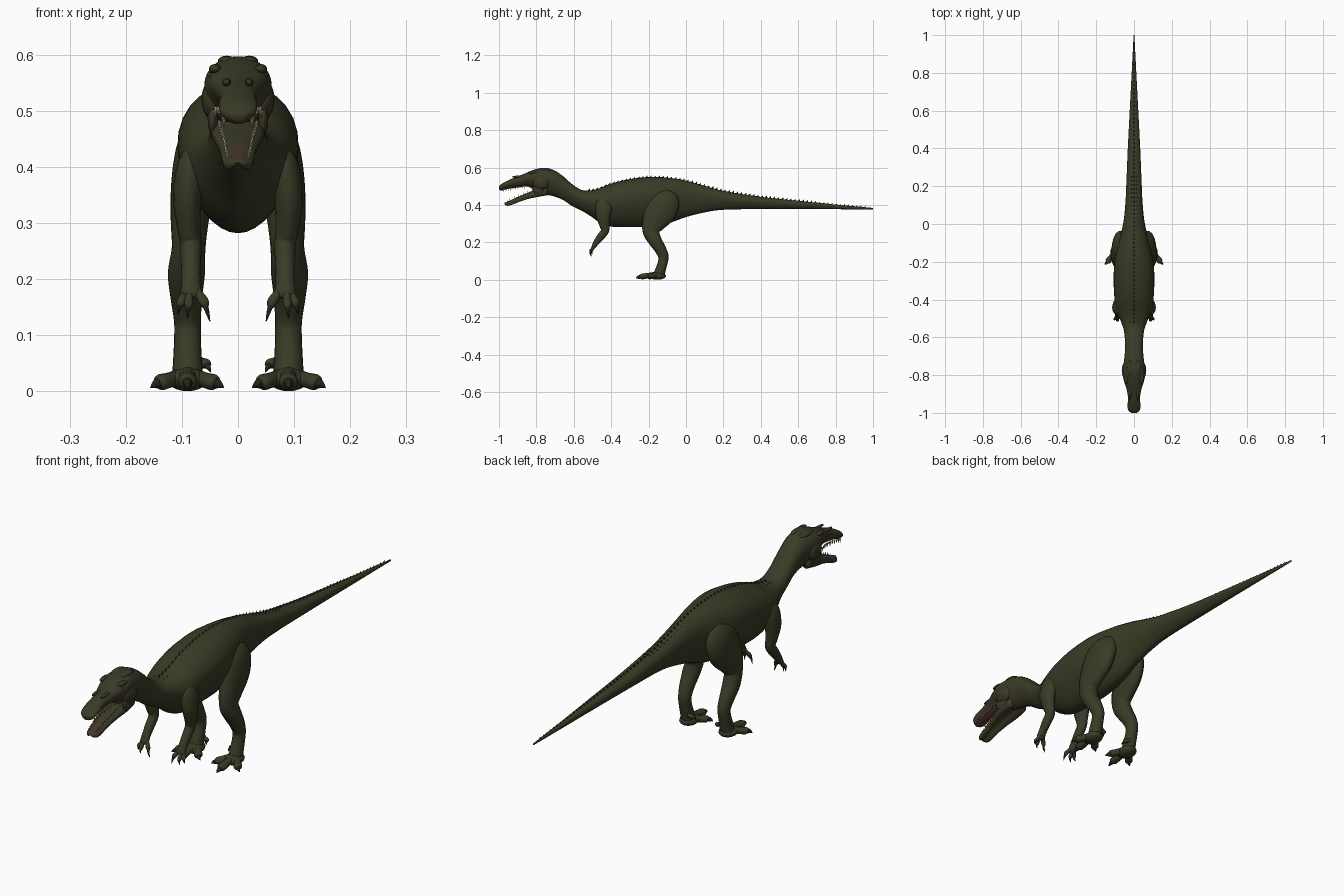
import bpy, bmesh, math
from mathutils import Vector, Matrix

cube = bpy.data.objects.get("Cube")
if cube:
    bpy.data.objects.remove(cube, do_unlink=True)


def material(name, r, g, b):
    m = bpy.data.materials.new(name)
    m.use_nodes = True
    m.diffuse_color = (r, g, b, 1)
    bsdf = m.node_tree.nodes["Principled BSDF"]
    bsdf.inputs["Base Color"].default_value = (r, g, b, 1)
    bsdf.inputs["Roughness"].default_value = 0.8
    return m


SKIN = material("olive skin", .043, .043, .02)
MOUTH = material("mouth flesh", .085, .034, .026)
TOOTH = material("ivory teeth", .45, .38, .28)
CLAW = material("dark claw", .018, .018, .012)
EYE = material("eye black", .008, .007, .005)


def finish(name, bm, mats, mirror=False, smooth=True, rule=None):
    bmesh.ops.recalc_face_normals(bm, faces=bm.faces)
    bm.normal_update()
    for f in bm.faces:
        f.smooth = smooth
        if rule and rule(f.calc_center_median(), f.normal):
            f.material_index = 1
    mesh = bpy.data.meshes.new(name)
    bm.to_mesh(mesh)
    bm.free()
    for m in mats:
        mesh.materials.append(m)
    ob = bpy.data.objects.new(name, mesh)
    bpy.context.collection.objects.link(ob)
    if mirror:
        ob.modifiers.new("Mirror", "MIRROR")
    return ob


def smooth_rows(rows, steps):
    """Catmull-Rom interpolation of table rows."""
    out = []
    for i in range(len(rows) - 1):
        quad = [rows[max(i - 1, 0)], rows[i], rows[i + 1], rows[min(i + 2, len(rows) - 1)]]
        for k in range(steps):
            t = k / steps
            out.append([b + t * ((c - a) + t * ((2*a - 5*b + 4*c - d) + t * (3*b - a - 3*c + d))) / 2
                        for a, b, c, d in zip(*quad)])
    out.append(list(rows[-1]))
    return out


def tube(bm, rows, sides=16, steps=4, along=None, taper=0.0, dish=False):
    """Loft elliptical rings; each row is x, y, z, side radius, depth radius."""
    pts = smooth_rows(rows, steps)
    rings = []
    for i, (x, y, z, rs, rd) in enumerate(pts):
        t = along or (Vector(pts[min(i + 1, len(pts) - 1)][:3]) - Vector(pts[max(i - 1, 0)][:3])).normalized()
        side = (Vector((1, 0, 0)) - t * t.x).normalized()
        up = side.cross(t)
        ring = []
        for j in range(sides):
            a = math.tau * j / sides
            c, s = math.cos(a), math.sin(a)
            height = 2 * s * abs(c) if dish and s > 0 else s
            p = Vector((x, y, z)) + side * rs * c * (1 - taper * s) + up * rd * height
            p.z = max(p.z, 0)
            ring.append(bm.verts.new(p))
        rings.append(ring)
    for r0, r1 in zip(rings, rings[1:]):
        for j in range(sides):
            k = (j + 1) % sides
            bm.faces.new((r0[j], r0[k], r1[k], r1[j]))
    bm.faces.new(rings[0])
    bm.faces.new(rings[-1])


def blob(bm, centre, radii):
    bmesh.ops.create_uvsphere(bm, u_segments=16, v_segments=10, radius=1,
                              matrix=Matrix.Translation(centre) @ Matrix.Diagonal((*radii, 1)))


def spike(bm, base, direction, length, radius, stretch=1):
    rot = Vector(direction).to_track_quat('Z', 'Y').to_matrix().to_4x4()
    m = Matrix.Translation(base) @ Matrix.Diagonal((1, stretch, 1, 1)) @ rot @ Matrix.Translation((0, 0, length / 2))
    bmesh.ops.create_cone(bm, cap_ends=True, segments=6, radius1=radius, radius2=0, depth=length, matrix=m)


def profile(table):
    return [(0, y, (t + b) / 2, w, (t - b) / 2) for y, t, b, w in table]


def sample(rows, y):
    for a, b in zip(rows, rows[1:]):
        if a[1] >= y >= b[1]:
            f = (a[1] - y) / (a[1] - b[1])
            return [p + (q - p) * f for p, q in zip(a, b)]
    return rows[-1]


# Body from tail tip to snout: y, top, bottom, half width
TAPER = .25
FORWARD = Vector((0, -1, 0))
body = profile([
    (1, .384, .376, .002), (.8, .402, .377, .012), (.6, .422, .378, .022),
    (.4, .443, .378, .032), (.2, .475, .374, .04), (.1, .502, .36, .045),
    (0, .53, .335, .056), (-.1, .546, .3, .08), (-.2, .549, .284, .1),
    (-.3, .538, .282, .105), (-.4, .514, .284, .1), (-.46, .49, .305, .09),
    (-.51, .477, .34, .07), (-.56, .481, .37, .053), (-.61, .512, .395, .047),
    (-.66, .556, .428, .046), (-.71, .588, .447, .05), (-.76, .597, .457, .056),
    (-.8, .592, .472, .058), (-.84, .577, .497, .049), (-.88, .56, .496, .037),
    (-.92, .545, .49, .031), (-.96, .527, .484, .033), (-.985, .513, .476, .03),
    (-1, .5, .482, .014)])
bm = bmesh.new()
tube(bm, body, 32, 4, FORWARD, TAPER)
finish("body", bm, [SKIN, MOUTH], rule=lambda c, n: c.y < -.81 and n.z < -.6)

# Lower jaw with a hollow upper side
jaw = profile([
    (-.74, .5, .452, .046), (-.79, .488, .443, .049), (-.84, .467, .433, .042),
    (-.89, .447, .417, .033), (-.93, .428, .401, .029), (-.955, .418, .395, .025),
    (-.97, .412, .402, .012)])
bm = bmesh.new()
tube(bm, jaw, 24, 4, FORWARD, 0, True)
finish("lower_jaw", bm, [SKIN, MOUTH],
       rule=lambda c, n: n.z > 0 and (n.x * c.x < 0 or abs(c.x) < .004))

bm = bmesh.new()
tube(bm, [(0, -.77, .472, .022, .009), (0, -.86, .448, .017, .007),
          (0, -.92, .427, .011, .005), (0, -.935, .422, .003, .002)])
finish("tongue", bm, [MOUTH])

# Teeth along both jaws
bm = bmesh.new()
for i in range(13):
    for sx in (-1, 1):
        y = -.825 - i * .0125
        x, _, z, w, h = sample(body, y)
        long = .014 if i % 2 else .01
        spike(bm, (sx * w * .8, y, z - h * .72), (0, 0, -1), long + .006, .0035)
        y = -.81 - i * .012
        x, _, z, w, h = sample(jaw, y)
        spike(bm, (sx * w * .72, y, z + h * .8), (0, 0, 1), long, .0032)
finish("teeth", bm, [TOOTH], smooth=False)

# Head details
bm = bmesh.new()
blob(bm, (.043, -.775, .52), (.022, .045, .038))
blob(bm, (.045, -.79, .485), (.009, .03, .028))
blob(bm, (.041, -.815, .574), (.011, .03, .009))
blob(bm, (.02, -.76, .588), (.016, .04, .01))
blob(bm, (.02, -.88, .55), (.008, .05, .008))
finish("brows_and_cheeks", bm, [SKIN], mirror=True)
bm = bmesh.new()
blob(bm, (.043, -.825, .558), (.009, .009, .008))
finish("eyes", bm, [EYE], mirror=True)

# Rows of scutes along the spine and flanks
bm = bmesh.new()
for i in range(68):
    y = -.52 + i * .022
    _, _, z, w, h = sample(body, y)
    size = .009 if y < .7 else .007
    spike(bm, (0, y, z + h - .003), (0, .3, 1), size + .004, size * .5, 1.6)
    if y < .25:
        for a in (math.radians(50), math.radians(68)):
            c, s = math.cos(a), math.sin(a)
            for sx in (-1, 1):
                base = (sx * w * c * (1 - TAPER * s), y, z + h * s - .002)
                spike(bm, base, (sx * c, .3, s), .007, .005, 1.4)
finish("back_scutes", bm, [SKIN], smooth=False)

# Legs
bm = bmesh.new()
tube(bm, [(.06, -.09, .47, .02, .04), (.072, -.105, .43, .037, .075), (.08, -.135, .37, .039, .085),
          (.086, -.172, .305, .034, .064), (.088, -.185, .255, .03, .046),
          (.092, -.166, .21, .033, .036), (.092, -.138, .165, .028, .031),
          (.09, -.121, .125, .024, .028), (.09, -.125, .09, .024, .026),
          (.09, -.137, .05, .026, .028), (.09, -.145, .02, .028, .03)], 20)
blob(bm, (.09, -.152, .021), (.036, .045, .021))
finish("legs", bm, [SKIN], mirror=True)

# Toes and fingers: root, knuckle and claw tip
digits = {
    "middle_toe": ((.09, -.15, .03), (.09, -.235, .017), (.09, -.268, .006), .017),
    "outer_toe": ((.1, -.15, .026), (.137, -.196, .016), (.156, -.212, .006), .016),
    "inner_toe": ((.08, -.15, .026), (.045, -.196, .016), (.025, -.212, .006), .016),
    "rear_toe": ((.075, -.12, .055), (.057, -.125, .048), (.049, -.135, .034), .01),
    "thumb": ((.078, -.488, .185), (.061, -.503, .16), (.05, -.507, .124), .009),
    "middle_finger": ((.086, -.492, .18), (.088, -.51, .155), (.09, -.509, .13), .008),
    "outer_finger": ((.092, -.488, .18), (.102, -.503, .158), (.107, -.5, .138), .008)}
for name, (root, knuckle, tip, r) in digits.items():
    a, b, c = Vector(root), Vector(knuckle), Vector(tip)
    bm = bmesh.new()
    tube(bm, [(*a, r, r), (*a.lerp(b, .5), r * .9, r * .85), (*b, r, r * .9),
              (*b.lerp(c, .3), r * .6, r * .6)], 12)
    finish(name, bm, [SKIN], mirror=True)
    bm = bmesh.new()
    bend = Vector((0, -.003, .002))
    tube(bm, [(*b, r * .6, r * .65), (*(b.lerp(c, .55) + bend), r * .42, r * .5), (*c, .0008, .0008)], 8)
    finish(name + "_claw", bm, [CLAW], mirror=True)

# Arms
bm = bmesh.new()
tube(bm, [(.07, -.43, .435, .018, .03), (.082, -.437, .4, .027, .046), (.09, -.442, .345, .026, .04),
          (.088, -.436, .295, .021, .028), (.084, -.433, .262, .019, .022),
          (.084, -.458, .228, .018, .02), (.084, -.482, .196, .017, .015),
          (.084, -.494, .175, .018, .011), (.084, -.498, .166, .008, .006)])
finish("arms", bm, [SKIN], mirror=True)
